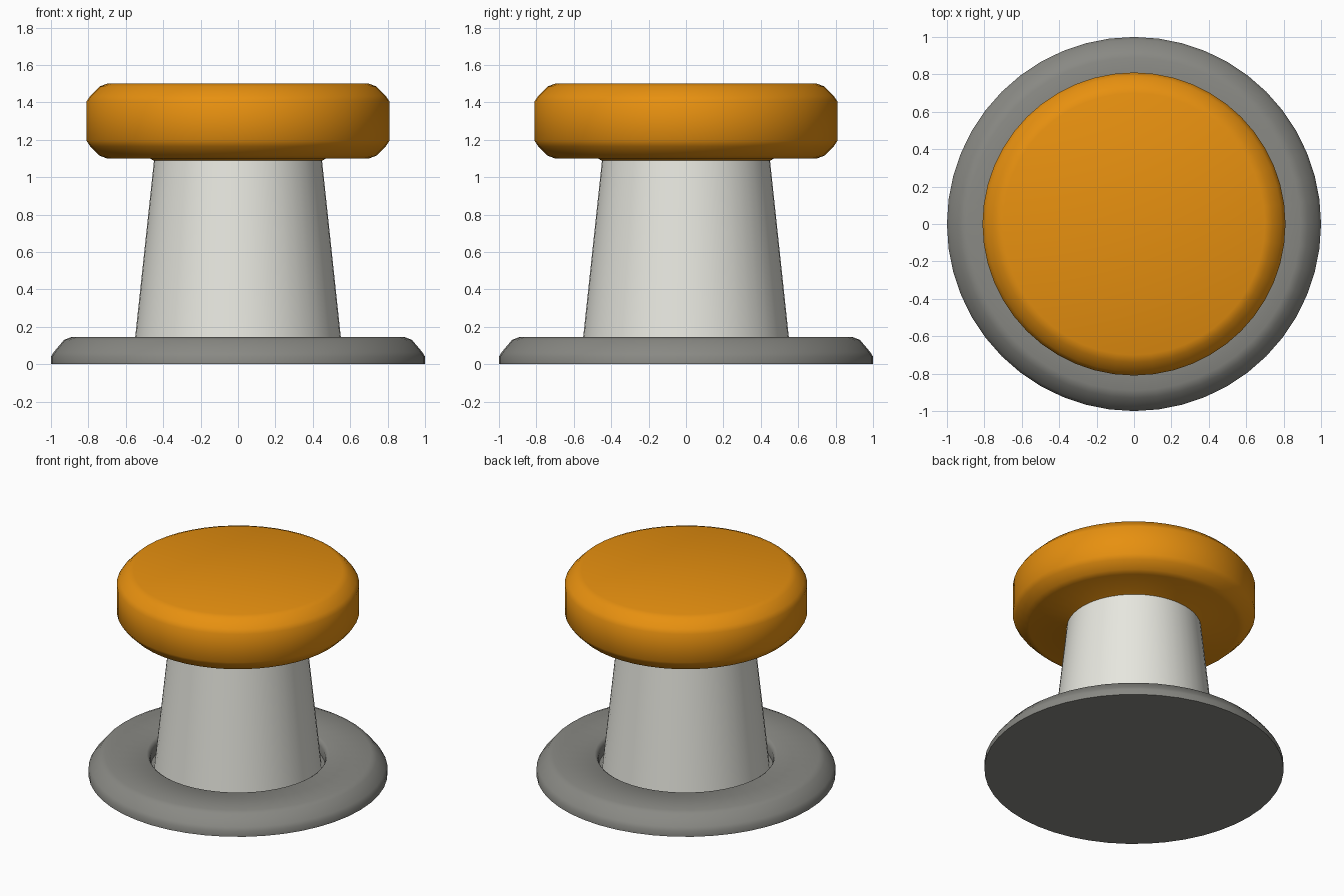
import bpy, bmesh, math

if "Cube" in bpy.data.objects:
    bpy.data.objects.remove(bpy.data.objects["Cube"])

SIDES = 48


def lathe(name, profile, color=None, angle=50):
    """Revolve an (r, z) profile around z; points with r = 0 close the ends."""
    bm = bmesh.new()
    rings = []
    for r, z in profile:
        if r == 0:
            rings.append([bm.verts.new((0, 0, z))] * SIDES)
        else:
            rings.append([bm.verts.new((r * math.cos(2 * math.pi * i / SIDES),
                                        r * math.sin(2 * math.pi * i / SIDES), z))
                          for i in range(SIDES)])
    for a, b in zip(rings, rings[1:]):
        for i in range(SIDES):
            j = (i + 1) % SIDES
            corners = list(dict.fromkeys((a[i], a[j], b[j], b[i])))
            bm.faces.new(corners)
    bmesh.ops.recalc_face_normals(bm, faces=bm.faces)
    mesh = bpy.data.meshes.new(name)
    bm.to_mesh(mesh)
    bm.free()
    obj = bpy.data.objects.new(name, mesh)
    bpy.context.collection.objects.link(obj)
    if color:
        mat = bpy.data.materials.new(name + "_paint")
        mat.diffuse_color = color
        mat.use_nodes = True
        mat.node_tree.nodes["Principled BSDF"].inputs["Base Color"].default_value = mat.diffuse_color
        mesh.materials.append(mat)
    bpy.ops.object.select_all(action='DESELECT')
    obj.select_set(True)
    bpy.context.view_layer.objects.active = obj
    bpy.ops.object.shade_smooth_by_angle(angle=math.radians(angle))
    return obj


# Base plate with rounded rim and a shallow socket around the stem
lathe("base_plate", [(0, 0), (1, 0), (1, 0.04), (0.985, 0.065), (0.93, 0.13),
                     (0.89, 0.145), (0.61, 0.145), (0.595, 0.135),
                     (0.585, 0.115), (0.585, 0.05), (0, 0.05)],
      (0.25, 0.25, 0.23, 1))

# Tapered stem
lathe("stem", [(0, 0.05), (0.56, 0.05), (0.447, 1.11), (0, 1.11)],
      (0.8, 0.8, 0.74, 1))

# Push button cap with a small collar where it meets the stem
lathe("button_cap", [(0, 1.09), (0.455, 1.09), (0.47, 1.1), (0.70, 1.1),
                     (0.74, 1.115), (0.79, 1.165), (0.81, 1.195),
                     (0.81, 1.405), (0.79, 1.435), (0.74, 1.485),
                     (0.70, 1.5), (0, 1.5)],
      (0.8, 0.28, 0.005, 1))
